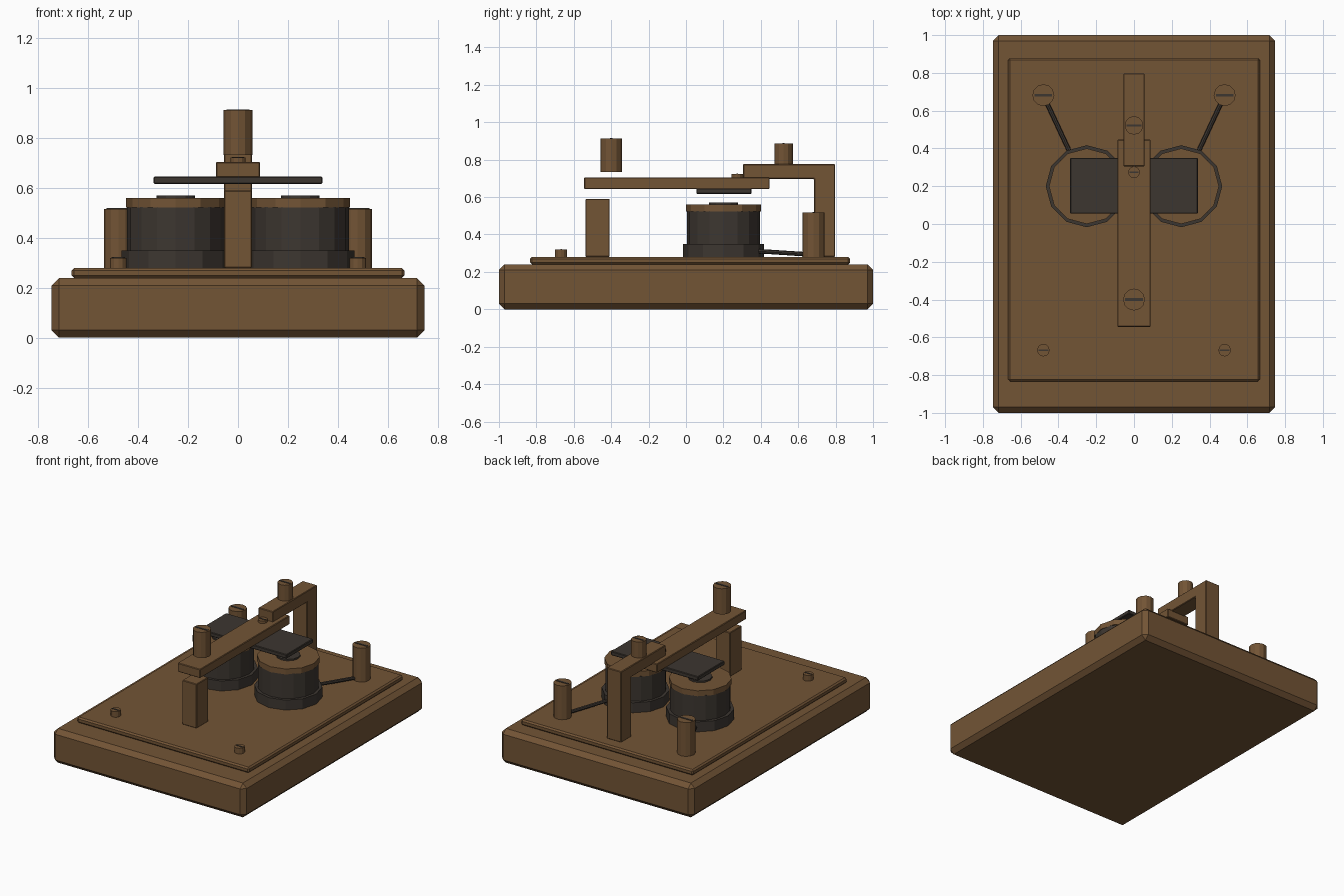
import bpy, bmesh, math
from mathutils import Vector

if "Cube" in bpy.data.objects:
    bpy.data.objects.remove(bpy.data.objects["Cube"])


def material(name, rgb):
    m = bpy.data.materials.new(name)
    m.diffuse_color = (*rgb, 1)
    m.use_nodes = True
    m.node_tree.nodes["Principled BSDF"].inputs["Base Color"].default_value = m.diffuse_color
    return m


BROWN = material("brown", (0.17, 0.089, 0.036))
DARK = material("charcoal", (0.046, 0.037, 0.030))


def finish(name, bm, mat, bevel=0):
    me = bpy.data.meshes.new(name)
    bm.to_mesh(me)
    bm.free()
    me.materials.append(mat)
    ob = bpy.data.objects.new(name, me)
    bpy.context.collection.objects.link(ob)
    if bevel:
        mod = ob.modifiers.new("bevel", "BEVEL")
        mod.width = bevel
        mod.segments = 1
    return ob


def box(name, x, y, z, mat, bevel=0):
    """Box from three (low, high) ranges."""
    bm = bmesh.new()
    bmesh.ops.create_cube(bm, size=1)
    for v in bm.verts:
        v.co = [r[0] + (c + 0.5) * (r[1] - r[0]) for c, r in zip(v.co, (x, y, z))]
    return finish(name, bm, mat, bevel)


def cylinder(name, x, y, z, r, mat, sides=12):
    bm = bmesh.new()
    bmesh.ops.create_cone(bm, cap_ends=True, segments=sides, radius1=r, radius2=r,
                          depth=z[1] - z[0])
    bmesh.ops.translate(bm, verts=bm.verts, vec=(x, y, (z[0] + z[1]) / 2))
    return finish(name, bm, mat)


def screw(name, x, y, z, r):
    """Round post with a dark slot across its top."""
    cylinder(name, x, y, z, r, BROWN)
    box(name + "_slot", (x - r * 0.8, x + r * 0.8), (y - r * 0.12, y + r * 0.12),
        (z[1] - 0.004, z[1] + 0.003), DARK)


def wire(name, a, b, r):
    a, b = Vector(a), Vector(b)
    bm = bmesh.new()
    bmesh.ops.create_cone(bm, cap_ends=True, segments=8, radius1=r, radius2=r,
                          depth=(b - a).length)
    bmesh.ops.rotate(bm, verts=bm.verts,
                     matrix=(b - a).to_track_quat("Z", "Y").to_matrix())
    bmesh.ops.translate(bm, verts=bm.verts, vec=(a + b) / 2)
    finish(name, bm, DARK)


# Base block and mounting plate
box("base", (-0.747, 0.747), (-1, 1), (0, 0.24), BROWN, 0.03)
box("plate", (-0.667, 0.667), (-0.833, 0.877), (0.24, 0.28), BROWN, 0.01)

# Paired coils, terminals, wires and plate screws
for s, side in ((-1, "left"), (1, "right")):
    cx, cy = s * 0.25, 0.2
    cylinder(side + "_coil_flange", cx, cy, (0.28, 0.35), 0.217, DARK)
    cylinder(side + "_coil_winding", cx, cy, (0.28, 0.525), 0.195, DARK, 16)
    cylinder(side + "_coil_cap", cx, cy, (0.522, 0.56), 0.2, BROWN)
    cylinder(side + "_coil_core", cx, cy, (0.55, 0.571), 0.077, DARK)
    screw(side + "_terminal", s * 0.48, 0.682, (0.28, 0.517), 0.058)
    screw(side + "_plate_screw", s * 0.48, -0.668, (0.28, 0.32), 0.033)
    wire(side + "_wire", (s * 0.47, 0.66, 0.293), (s * 0.335, 0.37, 0.312), 0.012)

# Front anvil post, lever arm and magnet plate under the lever
box("anvil_post", (-0.056, 0.056), (-0.538, -0.408), (0.28, 0.59), BROWN, 0.004)
box("lever", (-0.088, 0.088), (-0.545, 0.447), (0.643, 0.705), BROWN, 0.004)
box("magnet_plate", (-0.338, 0.338), (0.055, 0.35), (0.617, 0.646), DARK, 0.004)

# Rear bracket as one extruded L profile
profile = [(0.797, 0.28), (0.797, 0.776), (0.305, 0.776), (0.305, 0.697),
           (0.685, 0.697), (0.685, 0.28)]
bm = bmesh.new()
face = bm.faces.new([bm.verts.new((-0.056, y, z)) for y, z in profile])
ext = bmesh.ops.extrude_face_region(bm, geom=[face])["geom"]
bmesh.ops.translate(bm, verts=[g for g in ext if isinstance(g, bmesh.types.BMVert)],
                    vec=(0.112, 0, 0))
bmesh.ops.recalc_face_normals(bm, faces=bm.faces)
finish("bracket", bm, BROWN, 0.004)

# Adjusting screws
screw("lever_knob", 0, -0.4, (0.733, 0.913), 0.058)
screw("bracket_knob", 0, 0.522, (0.772, 0.887), 0.049)
screw("lever_screw", 0, 0.274, (0.70, 0.722), 0.031)
